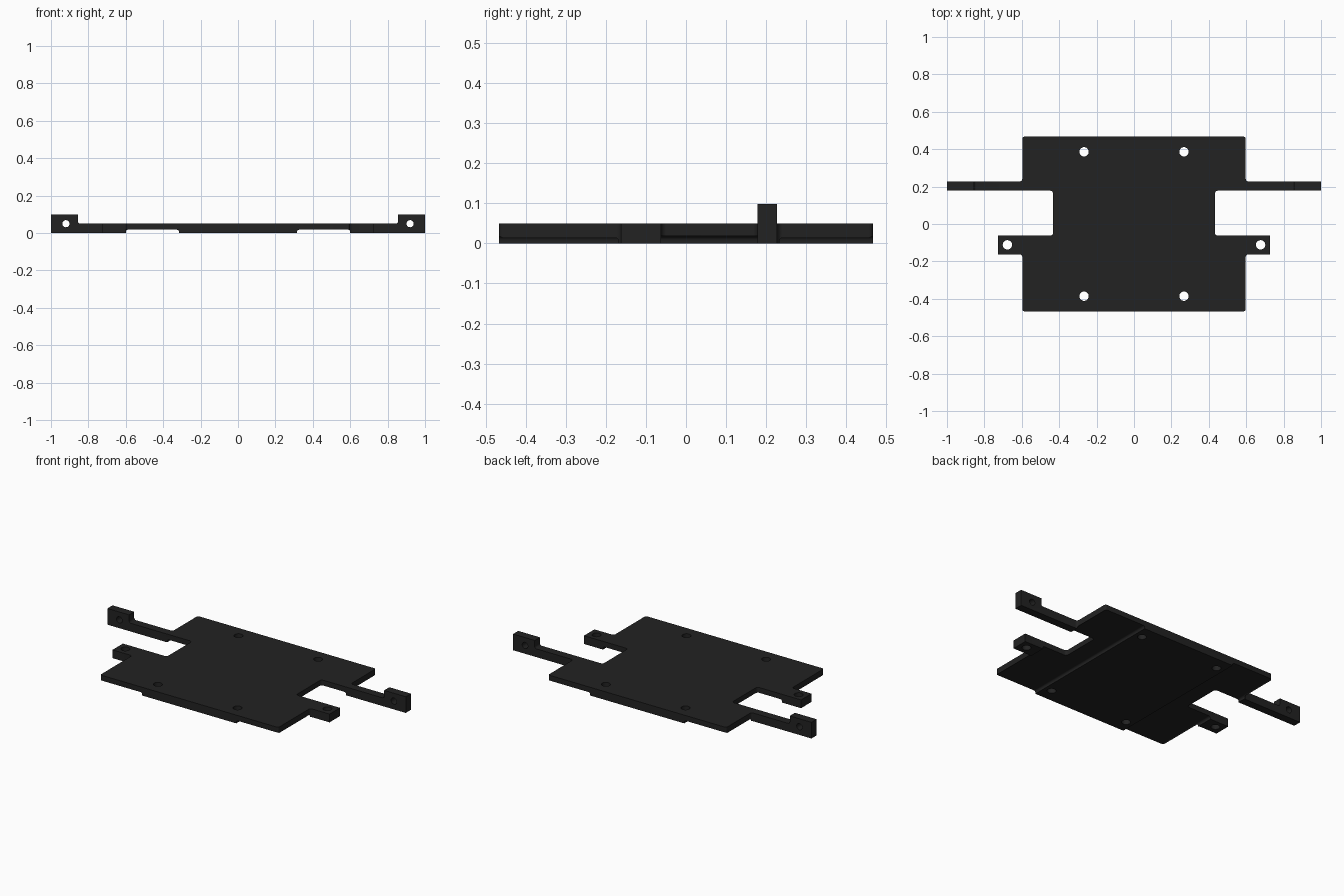
import bpy, bmesh, math
from mathutils import Vector, Matrix

if "Cube" in bpy.data.objects:
    bpy.data.objects.remove(bpy.data.objects["Cube"])


def rounded(points, steps=5):
    """Closed outline from (u, v, radius) points with filleted corners."""
    out = []
    n = len(points)
    for i, (u, v, r) in enumerate(points):
        p = Vector((u, v))
        if r == 0:
            out.append(p)
            continue
        a = (Vector(points[i - 1][:2]) - p).normalized()
        b = (Vector(points[(i + 1) % n][:2]) - p).normalized()
        start, end, centre = p + a * r, p + b * r, p + (a + b) * r
        for k in range(steps + 1):
            t = math.pi / 2 * k / steps
            out.append(centre - b * r * math.cos(t) - a * r * math.sin(t))
    return out


def prism(name, outline, low, high, upright=False):
    """Extrude an outline along z, or an x-z outline along y."""
    bm = bmesh.new()
    if upright:
        ring = [bm.verts.new((p.x, low, p.y)) for p in outline]
        move = (0, high - low, 0)
    else:
        ring = [bm.verts.new((p.x, p.y, low)) for p in outline]
        move = (0, 0, high - low)
    face = bm.faces.new(ring)
    ext = bmesh.ops.extrude_face_region(bm, geom=[face])
    bmesh.ops.translate(bm, vec=move, verts=[g for g in ext["geom"] if isinstance(g, bmesh.types.BMVert)])
    bmesh.ops.recalc_face_normals(bm, faces=bm.faces)
    return finish(name, bm)


def rod(name, radius, matrix):
    bm = bmesh.new()
    bmesh.ops.create_cone(bm, cap_ends=True, segments=32, radius1=radius,
                          radius2=radius, depth=0.4, matrix=matrix)
    return finish(name, bm)


def finish(name, bm):
    mesh = bpy.data.meshes.new(name)
    bm.to_mesh(mesh)
    bm.free()
    obj = bpy.data.objects.new(name, mesh)
    bpy.context.collection.objects.link(obj)
    return obj


# Plate outline with side tabs, notches and long arms (right half, mirrored)
half = [(0.597, -0.467, 0.012), (0.597, -0.1625, 0.015), (0.7275, -0.1625, 0),
        (0.7275, -0.0625, 0), (0.433, -0.0625, 0.015), (0.433, 0.178, 0.015),
        (1, 0.178, 0), (1, 0.2275, 0), (0.597, 0.2275, 0.015), (0.597, 0.467, 0.012)]
outline = half + [(-x, y, r) for x, y, r in reversed(half)]
plate = prism("mounting_plate", rounded(outline), 0, 0.098)

cutters = []
# Clear everything above the plate, leaving the raised lugs at the arm ends
cutters.append(prism("top_cutter", rounded([(-0.855, 0.05, 0.012), (0.855, 0.05, 0.012),
                                            (0.855, 0.2, 0), (-0.855, 0.2, 0)]), -1, 1, True))
for s in (-1, 1):
    # Shallow channel under each side of the plate
    cutters.append(prism("channel_cutter", rounded([(s * 0.315, -0.1, 0), (s * 0.6, -0.1, 0),
                                                    (s * 0.6, 0.018, 0.012), (s * 0.315, 0.018, 0.012)]),
                         -1, 1, True))
    # Vertical screw holes in the plate and the tabs
    for x, y in ((0.267, 0.386), (0.267, -0.386), (0.677, -0.1115)):
        cutters.append(rod("screw_hole_cutter", 0.025, Matrix.Translation((s * x, y, 0.03))))
    # Horizontal hole through each lug
    cutters.append(rod("lug_hole_cutter", 0.019, Matrix.Translation((s * 0.92, 0.2, 0.05))
                       @ Matrix.Rotation(math.pi / 2, 4, "X")))

bpy.context.view_layer.objects.active = plate
plate.select_set(True)
for cutter in cutters:
    cutter.hide_render = True
    mod = plate.modifiers.new("cut", "BOOLEAN")
    mod.operation = "DIFFERENCE"
    mod.solver = "EXACT"
    mod.object = cutter
    bpy.ops.object.modifier_apply(modifier=mod.name)
    bpy.data.objects.remove(cutter)

# Single dark finish
black = bpy.data.materials.new("matte_black")
black.diffuse_color = (0.016, 0.016, 0.016, 1)
black.use_nodes = True
black.node_tree.nodes["Principled BSDF"].inputs["Base Color"].default_value = black.diffuse_color
plate.data.materials.clear()
plate.data.materials.append(black)
for poly in plate.data.polygons:
    poly.material_index = 0
bpy.ops.object.select_all(action="DESELECT")
plate.select_set(True)
bpy.ops.object.shade_smooth_by_angle(angle=math.radians(30))
